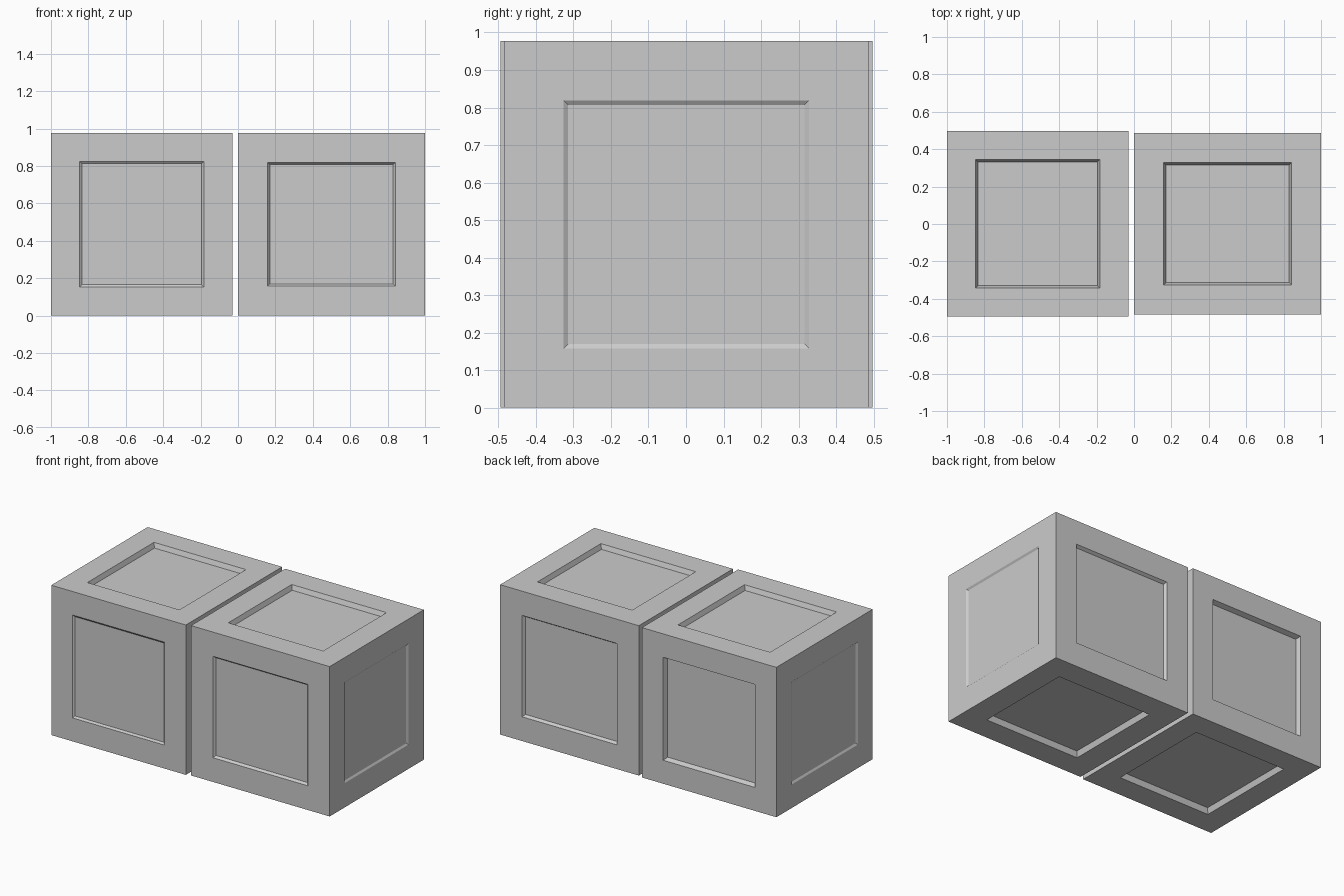
import bpy, bmesh
from mathutils import Vector

if "Cube" in bpy.data.objects:
    bpy.data.objects.remove(bpy.data.objects["Cube"])


def crate(name, lo, hi, margin, depths):
    """Box with a sunken, slightly tapered square panel in every face."""
    lo, hi = Vector(lo), Vector(hi)
    bm = bmesh.new()
    bmesh.ops.create_cube(bm, size=1)
    for v in bm.verts:
        v.co = Vector((v.co[i] * (hi[i] - lo[i]) + (lo[i] + hi[i]) / 2) for i in range(3))
    bm.normal_update()
    for face in list(bm.faces):
        n = face.normal.copy()
        axis = max(range(3), key=lambda i: abs(n[i]))
        key = ("+" if n[axis] > 0 else "-") + "xyz"[axis]
        # flat frame border, then the sloped wall down to the panel
        bmesh.ops.inset_region(bm, faces=[face], thickness=margin, use_even_offset=True)
        bmesh.ops.inset_region(bm, faces=[face], thickness=0.012, use_even_offset=True)
        bmesh.ops.translate(bm, verts=face.verts[:], vec=-n * depths[key])
    mesh = bpy.data.meshes.new(name)
    bm.to_mesh(mesh)
    bm.free()
    obj = bpy.data.objects.new(name, mesh)
    bpy.context.collection.objects.link(obj)
    return obj


# left crate
crate("left_crate", (-1, -0.495, 0), (-0.03, 0.497, 0.977), 0.153,
      {"+x": 0.015, "-x": 0.008, "+y": 0.03, "-y": 0.01, "+z": 0.03, "-z": 0.035})

# right crate
crate("right_crate", (0, -0.484, 0), (1, 0.486, 0.977), 0.158,
      {"+x": 0.008, "-x": 0.015, "+y": 0.018, "-y": 0.015, "+z": 0.03, "-z": 0.035})
